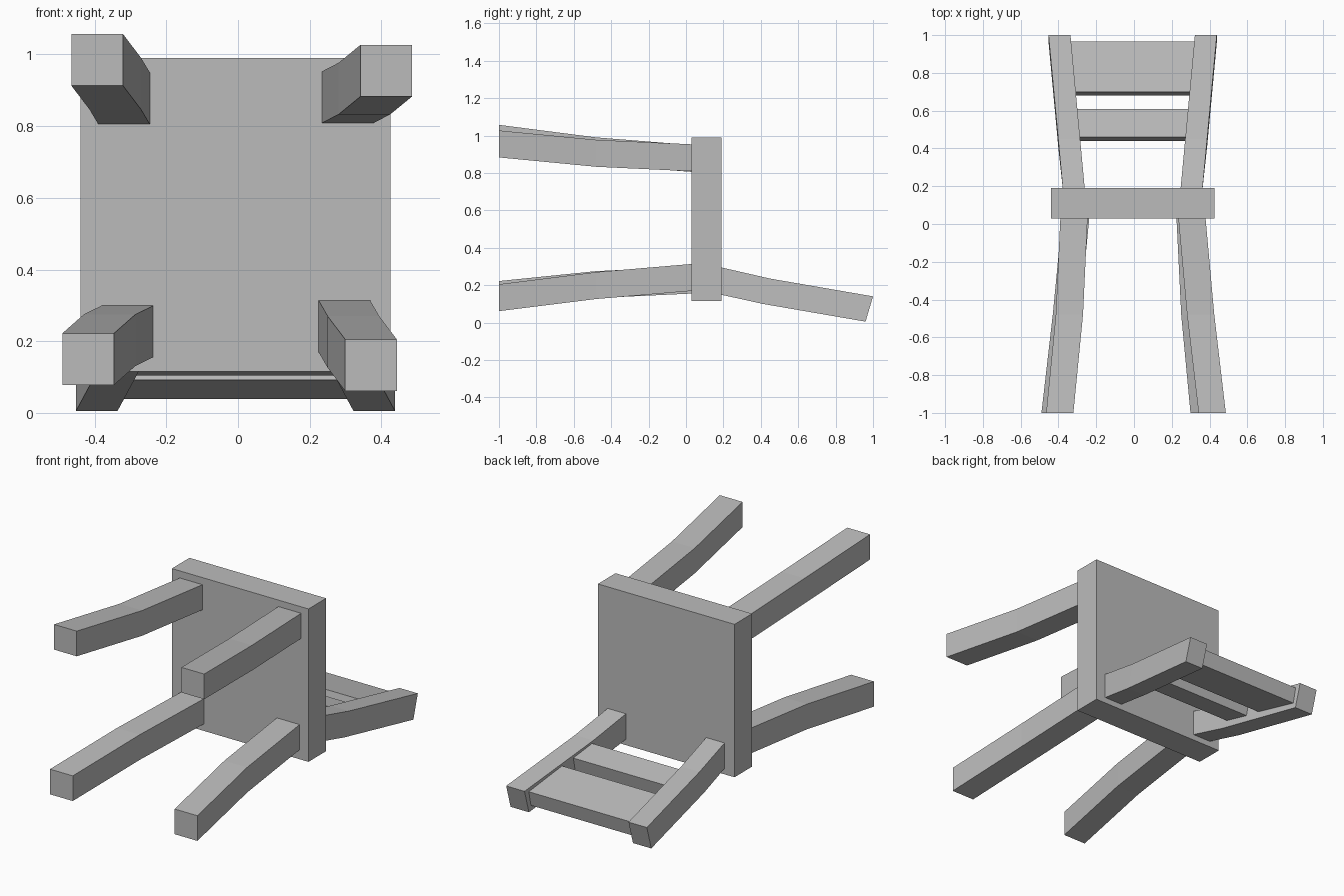
import bpy
import bmesh

default_cube = bpy.data.objects.get("Cube")
if default_cube:
    bpy.data.objects.remove(default_cube, do_unlink=True)

GREY = (0.5, 0.5, 0.5, 1.0)
material = bpy.data.materials.new("plain grey")
material.use_nodes = True
material.diffuse_color = GREY
material.node_tree.nodes["Principled BSDF"].inputs["Base Color"].default_value = GREY


def section(left, right, bottom, top):
    """Rectangle between two x values, with bottom and top edges given as (y, z)."""
    return [(left, *bottom), (right, *bottom), (right, *top), (left, *top)]


def loft(name, sections):
    """Skin a closed bar through a list of four-cornered sections."""
    bm = bmesh.new()
    rings = [[bm.verts.new(corner) for corner in ring] for ring in sections]
    for a, b in zip(rings, rings[1:]):
        for i in range(4):
            j = (i + 1) % 4
            bm.faces.new((a[i], a[j], b[j], b[i]))
    bm.faces.new(rings[0])
    bm.faces.new(rings[-1])
    bmesh.ops.recalc_face_normals(bm, faces=bm.faces)
    mesh = bpy.data.meshes.new(name)
    bm.to_mesh(mesh)
    bm.free()
    mesh.materials.append(material)
    obj = bpy.data.objects.new(name, mesh)
    bpy.context.collection.objects.link(obj)
    return obj


# Seat: an upright slab, since the chair lies on its back
SEAT_FRONT, SEAT_BACK = 0.03, 0.19
loft("seat", [section(-0.44, 0.425, (y, 0.115), (y, 0.99))
              for y in (SEAT_FRONT, SEAT_BACK)])

# Legs: square bars with one bend, each splayed a little differently
LEG_HALF = 0.072
LEG_STATIONS = (SEAT_FRONT + 0.02, -0.48, -1.0)
leg_paths = {
    "front_right_leg": [(-0.317, 0.876), (-0.342, 0.918), (-0.393, 0.985)],
    "front_left_leg": [(0.305, 0.88), (0.353, 0.905), (0.414, 0.955)],
    "back_right_leg": [(-0.307, 0.228), (-0.358, 0.203), (-0.418, 0.15)],
    "back_left_leg": [(0.296, 0.243), (0.322, 0.198), (0.371, 0.133)],
}
for name, path in leg_paths.items():
    loft(name, [section(x - LEG_HALF, x + LEG_HALF, (y, z - LEG_HALF), (y, z + LEG_HALF))
                for y, (x, z) in zip(LEG_STATIONS, path)])

# Backrest posts: bent once, leaning outward towards the top
POST_HALF = 0.058
post_profile = [((0.17, 0.153), (0.17, 0.299)),
                ((0.41, 0.1), (0.45, 0.235)),
                ((0.96, 0.005), (1.0, 0.14))]


def post_centre(side, y):
    lean = 0.312 + 0.093 * (y - SEAT_BACK)
    return side * lean - 0.007


for name, side in (("right_post", -1), ("left_post", 1)):
    rings = []
    for bottom, top in post_profile:
        x = post_centre(side, top[0])
        rings.append(section(x - POST_HALF, x + POST_HALF, bottom, top))
    loft(name, rings)

# Backrest slats: sloping boards whose ends sit inside the posts
SLOPE, THICK, SHIFT = 0.2, 0.086, 0.02
for name, start, end, height in (("lower_slat", 0.44, 0.59, 0.135),
                                 ("upper_slat", 0.68, 0.945, 0.092)):
    rings = []
    for y in (start, end):
        z = height - SLOPE * (y - start)
        rings.append(section(post_centre(-1, y), post_centre(1, y),
                             (y, z), (y + SHIFT, z + THICK)))
    loft(name, rings)
